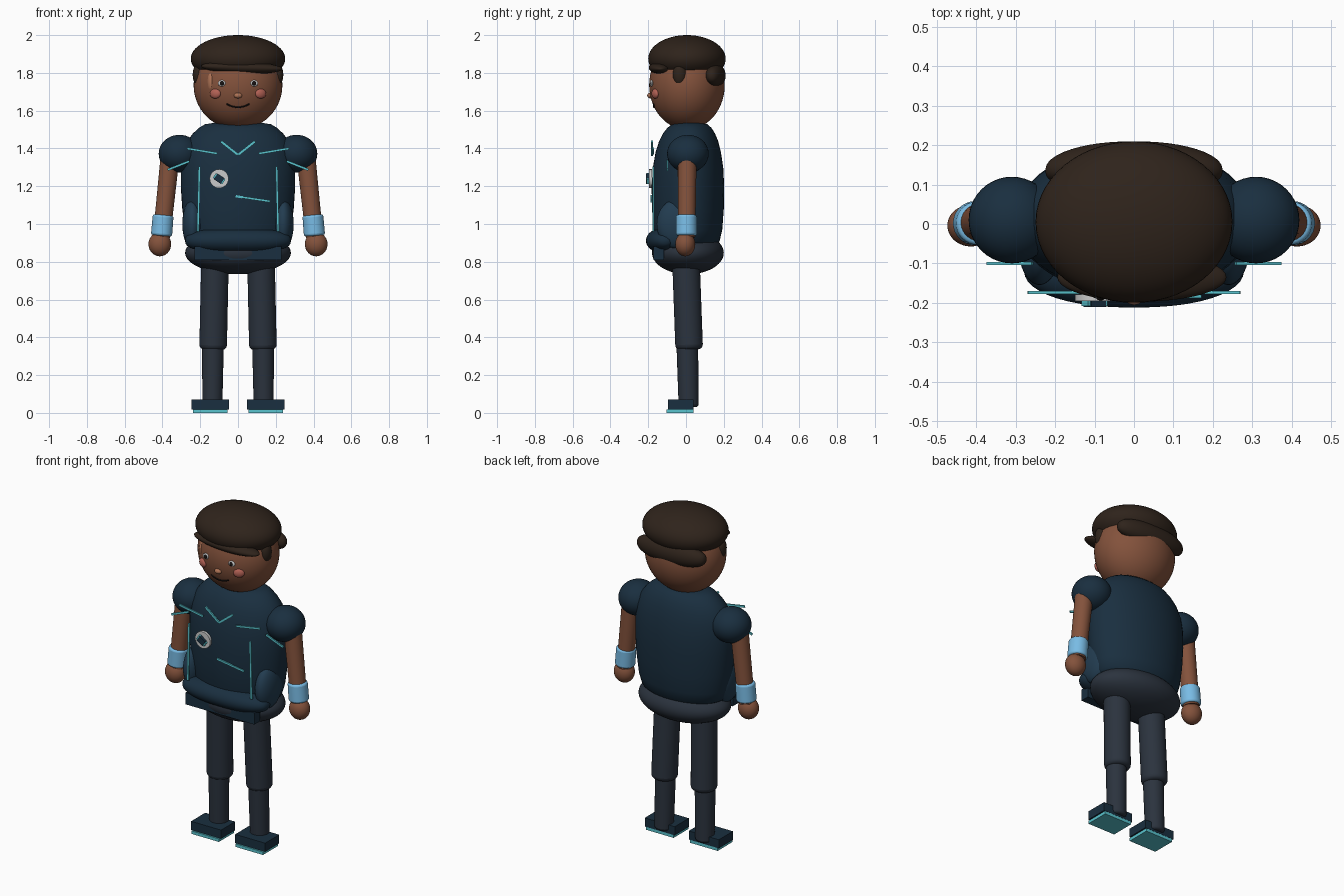
import bpy, bmesh, math
from mathutils import Vector

if "Cube" in bpy.data.objects:
    bpy.data.objects.remove(bpy.data.objects["Cube"])

COLORS = {
    "skin": (.23, .085, .045), "light_skin": (.42, .17, .09), "blush": (.45, .12, .09),
    "hair": (.028, .017, .011), "navy": (.010, .028, .050), "panel": (.016, .045, .080),
    "trousers": (.024, .033, .048), "teal": (.10, .55, .62), "sky": (.19, .50, .78),
    "white": (.80, .80, .80), "black": (.008, .006, .006),
}
MATS = {}
for key, rgb in COLORS.items():
    MATS[key] = bpy.data.materials.new(key)
    MATS[key].diffuse_color = (*rgb, 1)


def finish(name, mat, smooth=True):
    ob = bpy.context.object
    ob.name = name
    ob.data.materials.append(MATS[mat])
    if smooth:
        bpy.ops.object.shade_smooth_by_angle(angle=math.radians(40))
    return ob


def ball(name, mat, loc, radii, rot=(0, 0, 0), seg=40):
    bpy.ops.mesh.primitive_uv_sphere_add(segments=seg, ring_count=seg // 2, location=loc, rotation=rot)
    bpy.context.object.scale = radii
    return finish(name, mat)


def block(name, mat, loc, size, rot=(0, 0, 0)):
    bpy.ops.mesh.primitive_cube_add(size=1, location=loc, rotation=rot)
    bpy.context.object.scale = size
    return finish(name, mat, False)


def limb(name, mat, a, b, r1, r2, bevel=0):
    a, b = Vector(a), Vector(b)
    bpy.ops.mesh.primitive_cone_add(vertices=32, radius1=r1, radius2=r2, depth=(b - a).length,
                                    location=(a + b) / 2)
    ob = bpy.context.object
    ob.rotation_euler = (b - a).to_track_quat('Z', 'Y').to_euler()
    ob = finish(name, mat)
    if bevel:
        m = ob.modifiers.new("rounding", 'BEVEL')
        m.width, m.segments, m.limit_method = bevel, 4, 'ANGLE'
    return ob


def trim(name, a, b, y, w=.012):
    # straight piping strip in the front plane between two (x, z) points
    dx, dz = b[0] - a[0], b[1] - a[1]
    return block(name, "teal", ((a[0] + b[0]) / 2, y, (a[1] + b[1]) / 2),
                 (math.hypot(dx, dz), .008, w), (0, -math.atan2(dz, dx), 0))


def loft(name, mat, rings, axis='Z', seg=48):
    # closed stack of ellipses: (position, radius a, radius b, centre a, centre b)
    bm = bmesh.new()
    loops = []
    for p, ra, rb, ca, cb in rings:
        row = []
        for i in range(seg):
            t = 2 * math.pi * i / seg
            u, v = ca + ra * math.cos(t), cb + rb * math.sin(t)
            row.append(bm.verts.new((u, v, p) if axis == 'Z' else (p, u, v)))
        loops.append(row)
    for lo, hi in zip(loops, loops[1:]):
        for i in range(seg):
            j = (i + 1) % seg
            bm.faces.new((lo[i], lo[j], hi[j], hi[i]))
    bm.faces.new(loops[0][::-1])
    bm.faces.new(loops[-1])
    bmesh.ops.recalc_face_normals(bm, faces=bm.faces)
    me = bpy.data.meshes.new(name)
    bm.to_mesh(me)
    bm.free()
    ob = bpy.data.objects.new(name, me)
    bpy.context.collection.objects.link(ob)
    bpy.ops.object.select_all(action='DESELECT')
    ob.select_set(True)
    bpy.context.view_layer.objects.active = ob
    return finish(name, mat)


def roll(name, mat, half, y, z, ry, rz, power, bow=0):
    # blunt-ended sausage lying along x, optionally bowed along y
    rings = []
    for i in range(25):
        c = -math.cos(math.pi * (i + .15) / 24.3)
        s = max(1 - abs(c) ** power, 0) ** (1 / power)
        rings.append((half * c, ry * s, rz * s, y + bow * c * c, z))
    return loft(name, mat, rings, 'X')


HEAD, HR = Vector((0, .005, 1.735)), Vector((.235, .2, .235))


def face_y(x, z):
    k = 1 - (x / HR.x) ** 2 - ((z - HEAD.z) / HR.z) ** 2
    return HEAD.y - HR.y * math.sqrt(k)


# head and hair
ball("head", "skin", HEAD, HR, seg=56)
ball("hair_cap", "hair", (0, .005, 1.875), (.25, .205, .125), seg=56)
roll("hair_back_roll", "hair", .225, .155, 1.785, .055, .065, 2.6, -.02)
ball("hair_fringe", "hair", (.02, -.135, 1.828), (.215, .062, .033), (0, math.radians(2), 0))

# face
ball("temple_highlight", "light_skin", (-.142, -.122, 1.75), (.022, .035, .06), seg=24)
ball("nose", "light_skin", (0, face_y(0, 1.68), 1.68), (.022, .016, .015), seg=24)
for s, side in ((-1, "right"), (1, "left")):
    x = .085 * s
    y = face_y(x, 1.745)
    ball("hair_sideburn_" + side, "hair", (.208 * s, -.033, 1.79), (.032, .037, .06), seg=24)
    ball("eye_white_" + side, "white", (x, y, 1.745), (.022, .009, .017), seg=24)
    ball("eye_pupil_" + side, "black", (x, y - .006, 1.745), (.011, .007, .013), seg=16)
    ball("cheek_" + side, "blush", (.12 * s, face_y(.12, 1.69), 1.69), (.031, .016, .026),
         (0, 0, .45 * s), seg=24)

# smile
curve = bpy.data.curves.new("mouth", 'CURVE')
curve.dimensions, curve.bevel_depth, curve.bevel_resolution = '3D', .004, 2
spline = curve.splines.new('POLY')
spline.points.add(12)
for i, p in enumerate(spline.points):
    x = -.06 + .01 * i
    z = 1.618 + .018 * (x / .06) ** 2
    p.co = (x, face_y(x, z) - .001, z, 1)
mouth = bpy.data.objects.new("mouth", curve)
curve.materials.append(MATS["black"])
bpy.context.collection.objects.link(mouth)

# torso barrel
loft("shirt_body", "navy", [
    (.88, .22, .14, 0, .01), (.91, .262, .168, 0, .01), (.97, .28, .182, 0, .01),
    (1.08, .295, .19, 0, .01), (1.2, .303, .192, 0, .01), (1.3, .303, .186, 0, .011),
    (1.38, .292, .173, 0, .012), (1.44, .268, .156, 0, .014), (1.48, .238, .137, 0, .016),
    (1.51, .205, .116, 0, .018), (1.528, .175, .093, 0, .02), (1.535, .13, .06, 0, .02)])
roll("shirt_front_hem", "navy", .28, -.13, .912, .082, .064, 2.7, .02)
ball("hips", "trousers", (0, .01, .847), (.28, .19, .113), seg=48)
block("belt_strap", "navy", (0, -.145, .845), (.46, .055, .07))

# shirt piping and round chest badge
trim("pocket_trim", (-.012, 1.147), (.17, 1.12), -.184)
bpy.ops.mesh.primitive_cylinder_add(vertices=40, radius=.05, depth=.016, location=(-.1, -.187, 1.24),
                                    rotation=(math.pi / 2, 0, 0))
finish("badge_disc", "white")
block("badge_stud_base", "teal", (-.1, -.2, 1.24), (.06, .016, .03), (0, .6, 0))
block("badge_stud", "navy", (-.1, -.202, 1.24), (.045, .018, .036), (0, .6, 0))

for s, side in ((-1, "right"), (1, "left")):
    trim("collar_trim_" + side, (.09 * s, 1.437), (0, 1.366), -.18, .014)
    trim("yoke_trim_" + side, (.27 * s, 1.4), (.11 * s, 1.373), -.174)
    trim("front_seam_trim_" + side, (.204 * s, 1.305), (.212 * s, .96), -.174)
    trim("sleeve_trim_" + side, (.372 * s, 1.287), (.258 * s, 1.332), -.1)
    ball("side_panel_" + side, "panel", (.24 * s, -.05, 1.0), (.055, .105, .13))

    # arm
    ball("sleeve_" + side, "navy", (.31 * s, .01, 1.372), (.11, .11, .1))
    limb("arm_" + side, "skin", (.405 * s, .003, .93), (.362 * s, .006, 1.335), .046, .05)
    limb("wristband_" + side, "sky", (.405 * s, .002, .938), (.396 * s, .002, 1.048), .056, .055, .012)
    ball("hand_" + side, "skin", (.414 * s, -.004, .893), (.06, .053, .064))

    # leg
    limb("upper_leg_" + side, "trousers", (.132 * s, .017, .335), (.122 * s, 0, .8), .073, .073, .025)
    limb("lower_leg_" + side, "trousers", (.136 * s, .014, .03), (.132 * s, .006, .4), .053, .058, .015)
    block("shoe_" + side, "navy", (.147 * s, -.027, .044), (.2, .134, .052))
    block("shoe_sole_" + side, "teal", (.147 * s, -.032, .009), (.183, .142, .018))

for m in bpy.data.materials:
    if m.users and not m.is_grease_pencil:
        m.use_nodes = True
        m.node_tree.nodes["Principled BSDF"].inputs["Base Color"].default_value = m.diffuse_color
